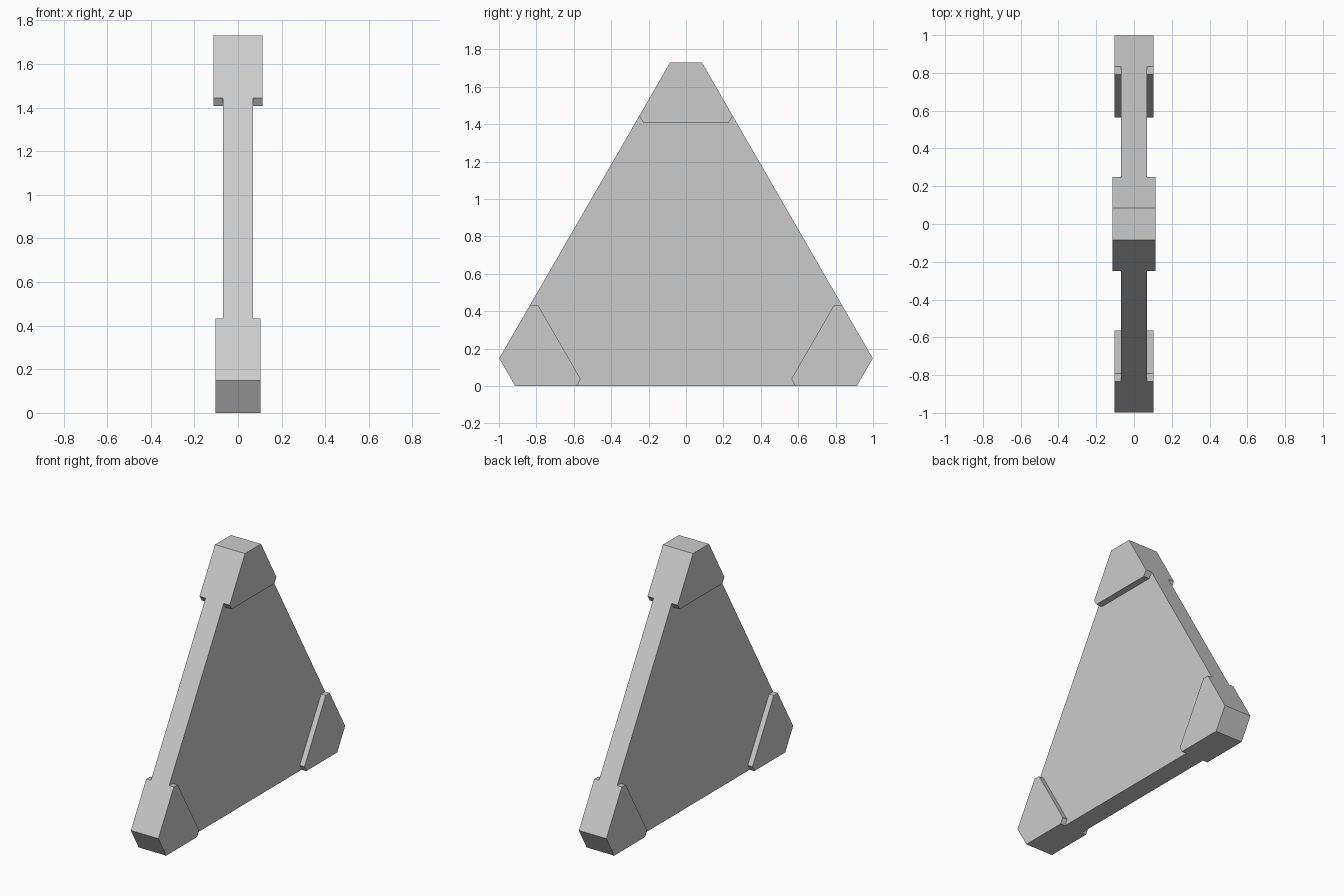
import bpy, bmesh, math
from mathutils import Vector

if "Cube" in bpy.data.objects:
    bpy.data.objects.remove(bpy.data.objects["Cube"])

CENTRE_Z = 0.626  # centre of the triangle


def turned(points, k):
    """Turn (y, z) points by k thirds of a turn about the triangle centre."""
    c, s = math.cos(k * math.tau / 3), math.sin(k * math.tau / 3)
    return [(y * c + (z - CENTRE_Z) * s,
             CENTRE_Z - y * s + (z - CENTRE_Z) * c) for y, z in points]


def prism(name, outline, half_x):
    """Extrude a (y, z) outline symmetrically along x."""
    bm = bmesh.new()
    face = bm.faces.new([bm.verts.new((-half_x, y, max(z, 0))) for y, z in outline])
    side = bmesh.ops.extrude_face_region(bm, geom=[face])
    verts = [g for g in side["geom"] if isinstance(g, bmesh.types.BMVert)]
    bmesh.ops.translate(bm, vec=Vector((2 * half_x, 0, 0)), verts=verts)
    bmesh.ops.recalc_face_normals(bm, faces=bm.faces)
    mesh = bpy.data.meshes.new(name)
    bm.to_mesh(mesh)
    bm.free()
    obj = bpy.data.objects.new(name, mesh)
    bpy.context.collection.objects.link(obj)
    return obj


# Thin triangular plate, its corners ending inside the caps
shoulder = [(-0.25, 1.444), (0.25, 1.444)]
prism("plate", [p for k in range(3) for p in turned(shoulder, k)], 0.068)

# Thicker corner caps, flush with the plate edges
cap = [(-0.085, 1.73), (0.085, 1.73), (0.25, 1.444),
       (0.228, 1.408), (-0.228, 1.408), (-0.25, 1.444)]
for k, (name, half_x) in enumerate([("top_cap", 0.1125),
                                    ("right_cap", 0.103),
                                    ("left_cap", 0.103)]):
    prism(name, turned(cap, k), half_x)
